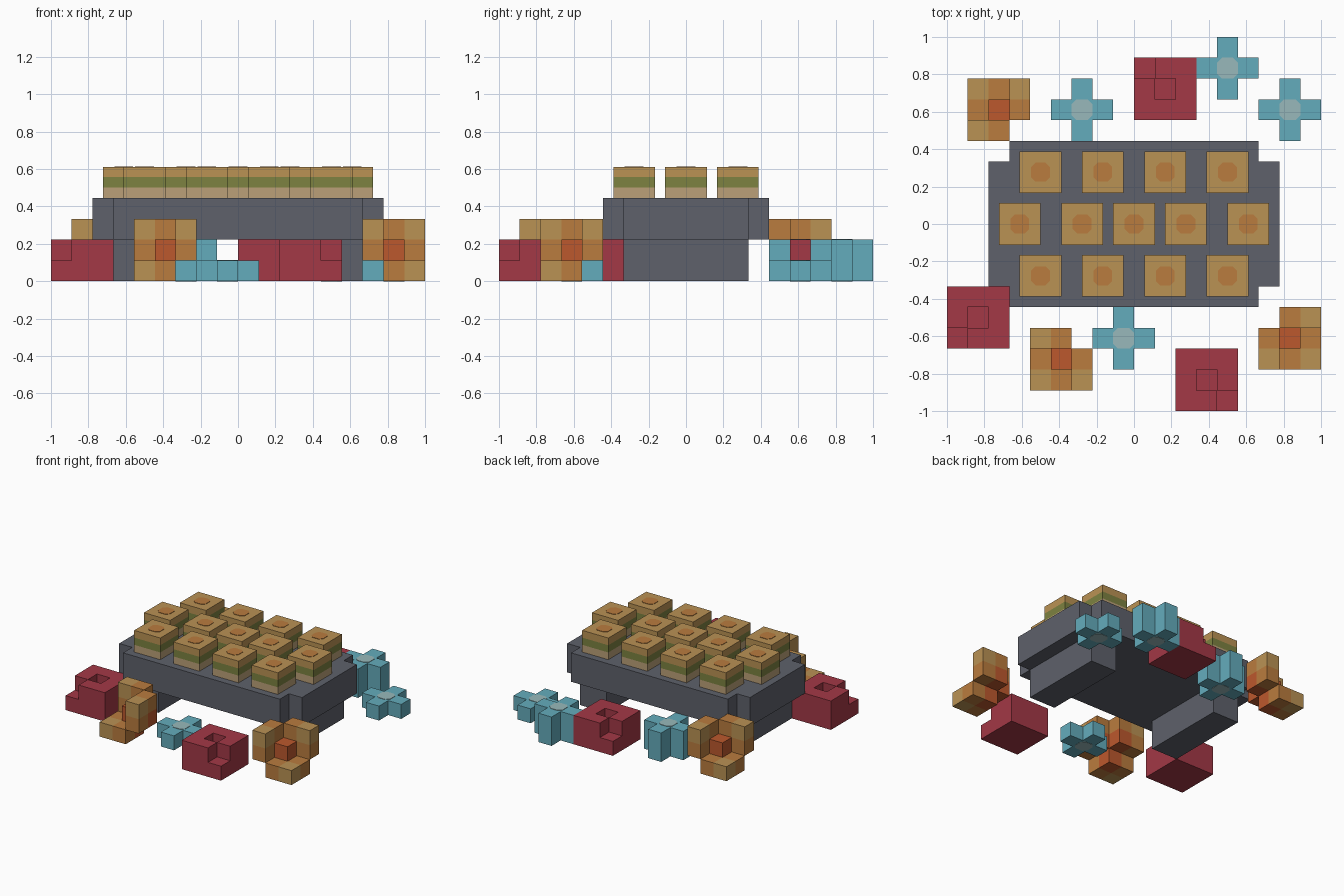
import bpy, bmesh, math

if "Cube" in bpy.data.objects:
    bpy.data.objects.remove(bpy.data.objects["Cube"])

U = 1 / 9  # block size


def srgb(r, g, b):
    lin = [(c / 255 / 12.92) if c < 10 else ((c / 255 + 0.055) / 1.055) ** 2.4 for c in (r, g, b)]
    return (*lin, 1)


def material(name, *rgb):
    m = bpy.data.materials.new(name)
    m.diffuse_color = srgb(*rgb)
    m.use_nodes = True
    m.node_tree.nodes["Principled BSDF"].inputs["Base Color"].default_value = m.diffuse_color
    return m


SLATE = material("slate grey", 94, 97, 107)
RED = material("crimson", 163, 56, 70)
TEAL = material("teal", 100, 172, 188)
PALE = material("pale teal", 152, 185, 187)
TAN = material("tan", 186, 146, 84)
ORANGE = material("orange", 186, 124, 62)
EMBER = material("ember", 188, 88, 45)
BREAD = material("light bread", 187, 160, 120)
GREEN = material("leaf green", 125, 130, 65)


def finish(name, bm, mats):
    mesh = bpy.data.meshes.new(name)
    bm.to_mesh(mesh)
    bm.free()
    for m in mats:
        mesh.materials.append(m)
    obj = bpy.data.objects.new(name, mesh)
    bpy.context.collection.objects.link(obj)
    return obj


def prism(name, outline, z0, z1, mat):
    """Extrude a flat outline between two heights."""
    bm = bmesh.new()
    face = bm.faces.new([bm.verts.new((x, y, z0)) for x, y in outline])
    top = bmesh.ops.extrude_face_region(bm, geom=[face])
    for v in top["geom"]:
        if isinstance(v, bmesh.types.BMVert):
            v.co.z = z1
    bmesh.ops.recalc_face_normals(bm, faces=bm.faces)
    return finish(name, bm, [mat])


def box(name, x0, x1, y0, y1, z0, z1, mat):
    return prism(name, [(x0, y0), (x1, y0), (x1, y1), (x0, y1)], z0, z1, mat)


def spot(name, x, y, z0, z1, r, mat):
    """Thin square plate with cut corners."""
    c = r * 0.55
    prism(name, [(x + a, y + b) for a, b in ((-c, -r), (c, -r), (r, -c), (r, c),
                                            (c, r), (-c, r), (-r, c), (-r, -c))], z0, z1, mat)


def blocks(name, cells, x, y, mats, pick=lambda c: 0):
    """Outer skin of a set of grid cells, with the 3 x 3 footprint centred on x, y."""
    bm = bmesh.new()
    for cell in sorted(cells):
        for axis in range(3):
            for side in (0, 1):
                near = list(cell)
                near[axis] += 2 * side - 1
                if tuple(near) in cells:
                    continue
                b, c = (axis + 1) % 3, (axis + 2) % 3
                corners = []
                for p, q in ((0, 0), (1, 0), (1, 1), (0, 1)):
                    co = list(cell)
                    co[axis] += side
                    co[b] += p
                    co[c] += q
                    corners.append(bm.verts.new((x + (co[0] - 1.5) * U, y + (co[1] - 1.5) * U, co[2] * U)))
                face = bm.faces.new(corners if side else corners[::-1])
                face.material_index = pick(cell)
    bmesh.ops.remove_doubles(bm, verts=bm.verts, dist=1e-5)
    return finish(name, bm, mats)


def turn(cell, quarters):
    """Clockwise quarter turns within the 3 x 3 footprint."""
    i, j, k = cell
    for _ in range(quarters):
        i, j = j, 2 - i
    return i, j, k


# Table top with stepped corners, and two slab legs
quarter = [(7, 3), (6, 3), (6, 4)]
outline = (quarter + [(-x, y) for x, y in quarter[::-1]]
           + [(-x, -y) for x, y in quarter] + [(x, -y) for x, y in quarter[::-1]])
prism("table_top", [(x * U, y * U) for x, y in outline], 2 * U, 4 * U, SLATE)
for s, side in ((-1, "left"), (1, "right")):
    box("table_leg_" + side, min(4 * s, 6 * s) * U, max(4 * s, 6 * s) * U, -3 * U, 3 * U, 0, 2 * U, SLATE)

# Layered snacks in three rows
rows = {-2.5: (-4.5, -1.5, 1.5, 4.5), 0: (-5.5, -2.5, 0, 2.5, 5.5), 2.5: (-4.5, -1.5, 1.5, 4.5)}
layers = (("snack_base", BREAD), ("snack_filling", GREEN), ("snack_lid", TAN))
for row, columns in rows.items():
    for col in columns:
        x, y = col * U, row * U
        for n, (name, mat) in enumerate(layers):
            z = (4 + n / 2) * U
            box(name, x - U, x + U, y - U, y + U, z, z + U / 2, mat)
        spot("snack_spot", x, y, 5.5 * U, 5.5 * U + 0.003, 0.05, ORANGE)

# Red seats: a block with a centre hole and one lowered corner
for x, y, notch in ((3.5, -7.5, (2, 0, 1)), (-7.5, -4.5, (0, 0, 1)), (1.5, 6.5, (0, 2, 1))):
    cells = {(i, j, k) for i in range(3) for j in range(3) for k in range(2)}
    blocks("red_seat", cells - {(1, 1, 1), notch}, x * U, y * U, [RED])

# Orange pinwheels: three slabs around a central cube
pair_a, pair_b = (0, 1), (1, 2)
pinwheel = {(1, 1, 1)}
pinwheel |= {(0, j, k) for j in pair_a for k in pair_b}
pinwheel |= {(i, 2, k) for i in pair_b for k in pair_b}
pinwheel |= {(i, j, 0) for i in pair_b for j in pair_a}
for x, y, quarters in ((7.5, -5.5, 0), (-3.5, -6.5, 1), (-6.5, 5.5, 2)):
    blocks("orange_pinwheel", {turn(c, quarters) for c in pinwheel}, x * U, y * U,
           [EMBER, ORANGE, TAN], lambda c: max(0, sum(v != 1 for v in c) - 1))

# Teal plus-shaped flowers with pale centres
plus = ((1, 1), (0, 1), (2, 1), (1, 0), (1, 2))
for x, y, tall in ((-0.5, -5.5, 1), (-2.5, 5.5, 2), (4.5, 7.5, 2), (7.5, 5.5, 1)):
    blocks("teal_flower", {(i, j, k) for i, j in plus for k in range(tall)}, x * U, y * U, [TEAL])
    spot("flower_centre", x * U, y * U, tall * U, tall * U + 0.003, U / 2, PALE)
    spot("flower_underside", x * U, y * U, -0.002, 0, U / 2, PALE)
